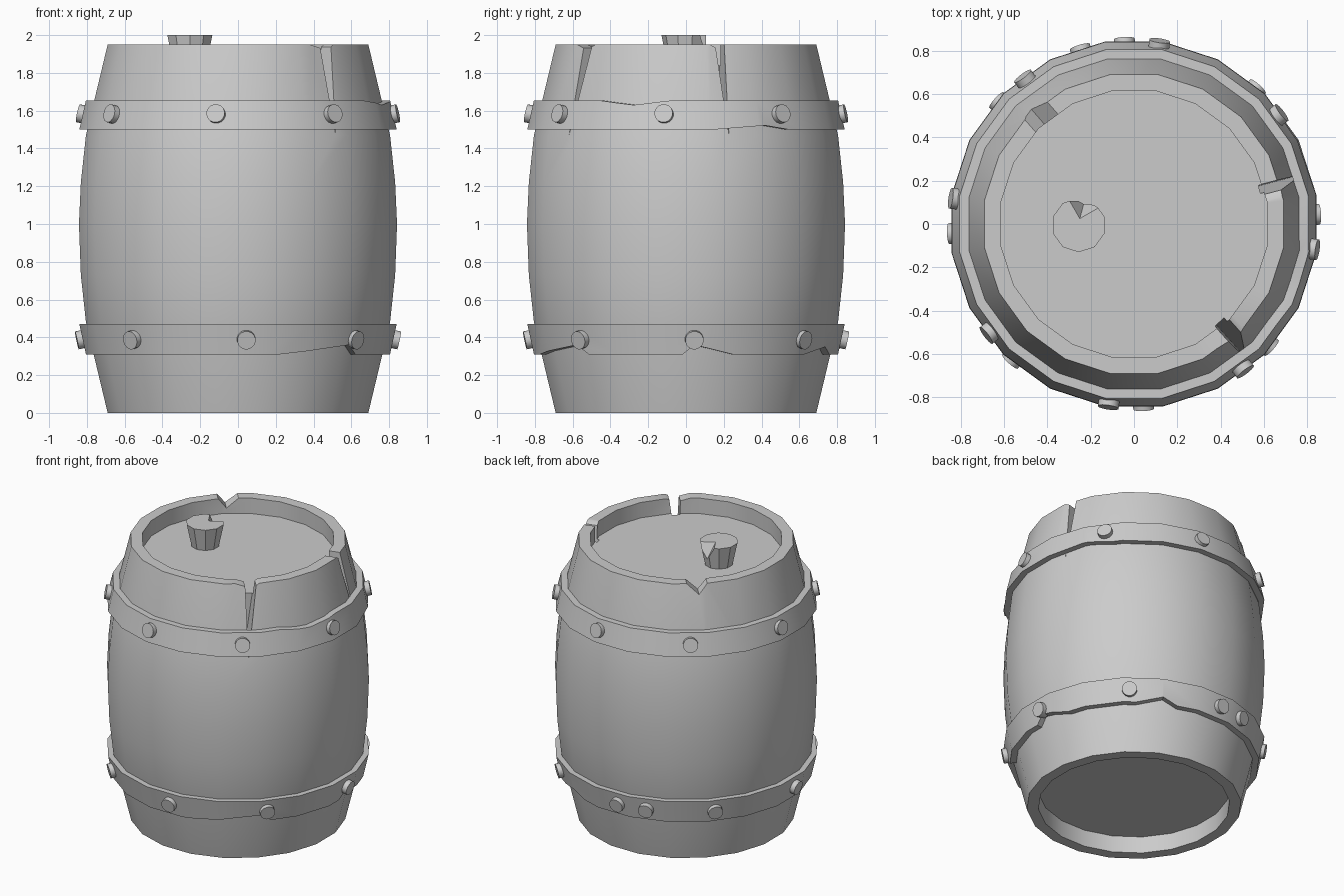
import bpy, bmesh
from math import cos, sin, pi, radians
from mathutils import Matrix, Vector

cube = bpy.data.objects.get("Cube")
if cube:
    bpy.data.objects.remove(cube, do_unlink=True)

grey = bpy.data.materials.new("plain_grey")
grey.use_nodes = True
COLOUR = (0.6, 0.6, 0.6, 1)
grey.diffuse_color = COLOUR
grey.node_tree.nodes["Principled BSDF"].inputs["Base Color"].default_value = COLOUR


def finish(name, bm, matrix=Matrix()):
    bmesh.ops.recalc_face_normals(bm, faces=bm.faces)
    mesh = bpy.data.meshes.new(name)
    bm.to_mesh(mesh)
    bm.free()
    mesh.transform(matrix)
    mesh.materials.append(grey)
    obj = bpy.data.objects.new(name, mesh)
    bpy.context.collection.objects.link(obj)
    return obj


def lathe(name, profile, sides=20, ring=False, matrix=Matrix()):
    """Spin (flat-to-centre radius, z) points; cap the ends or close into a ring."""
    bm = bmesh.new()
    rows = []
    for r, z in profile:
        r /= cos(pi / sides)
        turns = [2 * pi * (i + 0.5) / sides for i in range(sides)]
        rows.append([bm.verts.new((r * cos(t), r * sin(t), z)) for t in turns])
    pairs = list(zip(rows, rows[1:]))
    if ring:
        pairs.append((rows[-1], rows[0]))
    else:
        bm.faces.new(rows[0])
        bm.faces.new(rows[-1])
    for a, b in pairs:
        for i in range(sides):
            j = (i + 1) % sides
            bm.faces.new((a[i], a[j], b[j], b[i]))
    return finish(name, bm, matrix)


def wedge(angle, triangle, inner, outer):
    """Triangular prism running outward; triangle is (sideways, z) points."""
    bm = bmesh.new()
    near, far = [[bm.verts.new((r, s, z)) for s, z in triangle] for r in (inner, outer)]
    bm.faces.new(near)
    bm.faces.new(far)
    for i in range(3):
        j = (i + 1) % 3
        bm.faces.new((near[i], near[j], far[j], far[i]))
    return finish("cutter", bm, Matrix.Rotation(radians(angle), 4, "Z"))


def cut(obj, cutters):
    bpy.context.view_layer.objects.active = obj
    for cutter in cutters:
        mod = obj.modifiers.new("cut", "BOOLEAN")
        mod.operation = "DIFFERENCE"
        mod.solver = "EXACT"
        mod.object = cutter
        bpy.ops.object.modifier_apply(modifier=mod.name)
        bpy.data.objects.remove(cutter, do_unlink=True)


def smooth(obj):
    bpy.ops.object.select_all(action="DESELECT")
    obj.select_set(True)
    bpy.context.view_layer.objects.active = obj
    bpy.ops.object.shade_smooth_by_angle(angle=radians(30))


# Barrel body with recessed ends, split and chipped rim
body = lathe("barrel_body", [
    (0.615, 0.12), (0.615, 0), (0.69, 0), (0.805, 0.48), (0.832, 0.73), (0.842, 1),
    (0.832, 1.22), (0.805, 1.47), (0.69, 1.95), (0.615, 1.95), (0.615, 1.84)])
cut(body, [
    wedge(-48, [(-0.04, 2), (0.04, 2), (-0.03, 1.47)], 0.6, 0.9),
    wedge(-48, [(-0.17, 1.97), (0.09, 1.97), (0, 1.92)], 0.6, 0.9),
    wedge(15, [(-0.03, 2), (0.025, 2), (0.02, 1.47)], 0.6, 0.9),
    wedge(15, [(-0.09, 1.97), (0.03, 1.97), (0, 1.92)], 0.6, 0.9),
    wedge(131, [(-0.09, 1.97), (0.08, 1.97), (0.01, 1.88)], 0.6, 0.9)])
smooth(body)

# Two hoops with chipped edges
upper = lathe("upper_hoop", [(0.762, 1.655), (0.805, 1.655), (0.84, 1.5), (0.79, 1.5)], ring=True)
lower = lathe("lower_hoop", [(0.755, 0.31), (0.805, 0.31), (0.84, 0.47), (0.79, 0.47)], ring=True)
cut(upper, [
    wedge(23, [(-0.32, 1.49), (0.32, 1.49), (0.1, 1.522)], 0.7, 0.95),
    wedge(-20, [(-0.34, 1.67), (0.34, 1.67), (0, 1.63)], 0.7, 0.95)])
cut(lower, [
    wedge(-53, [(-0.37, 0.3), (0.2, 0.3), (0.12, 0.36)], 0.7, 0.95),
    wedge(8, [(-0.14, 0.3), (0.18, 0.3), (-0.07, 0.36)], 0.7, 0.95),
    wedge(60, [(-0.17, 0.3), (0.17, 0.3), (0.05, 0.35)], 0.7, 0.95)])
smooth(upper)
smooth(lower)

# Rivets around each hoop, square to its sloped face
hoops = [("upper", 1.58, 78, [-8 + 45 * i for i in range(8)]),
         ("lower", 0.39, 102, [3 + 45 * i for i in range(8)] + [107])]
for label, z, tilt, angles in hoops:
    for angle in angles:
        place = (Matrix.Rotation(radians(angle), 4, "Z")
                 @ Matrix.Translation((0.825, 0, z))
                 @ Matrix.Rotation(radians(tilt), 4, "Y"))
        smooth(lathe(label + "_rivet", [(0.048, -0.03), (0.048, 0.03)], 16, matrix=place))

# Tapered stopper on the lid, with a chipped back edge
stopper = lathe("stopper", [(0.085, 1.83), (0.119, 2)], 10,
                matrix=Matrix.Translation((-0.255, -0.005, 0)))
chip = lathe("cutter", [(0.005, 1.9), (0.07, 2.03)], 4,
             matrix=Matrix.Translation((-0.23, 0.1, 0)) @ Matrix.Rotation(radians(30), 4, "Z"))
cut(stopper, [chip])
smooth(stopper)
